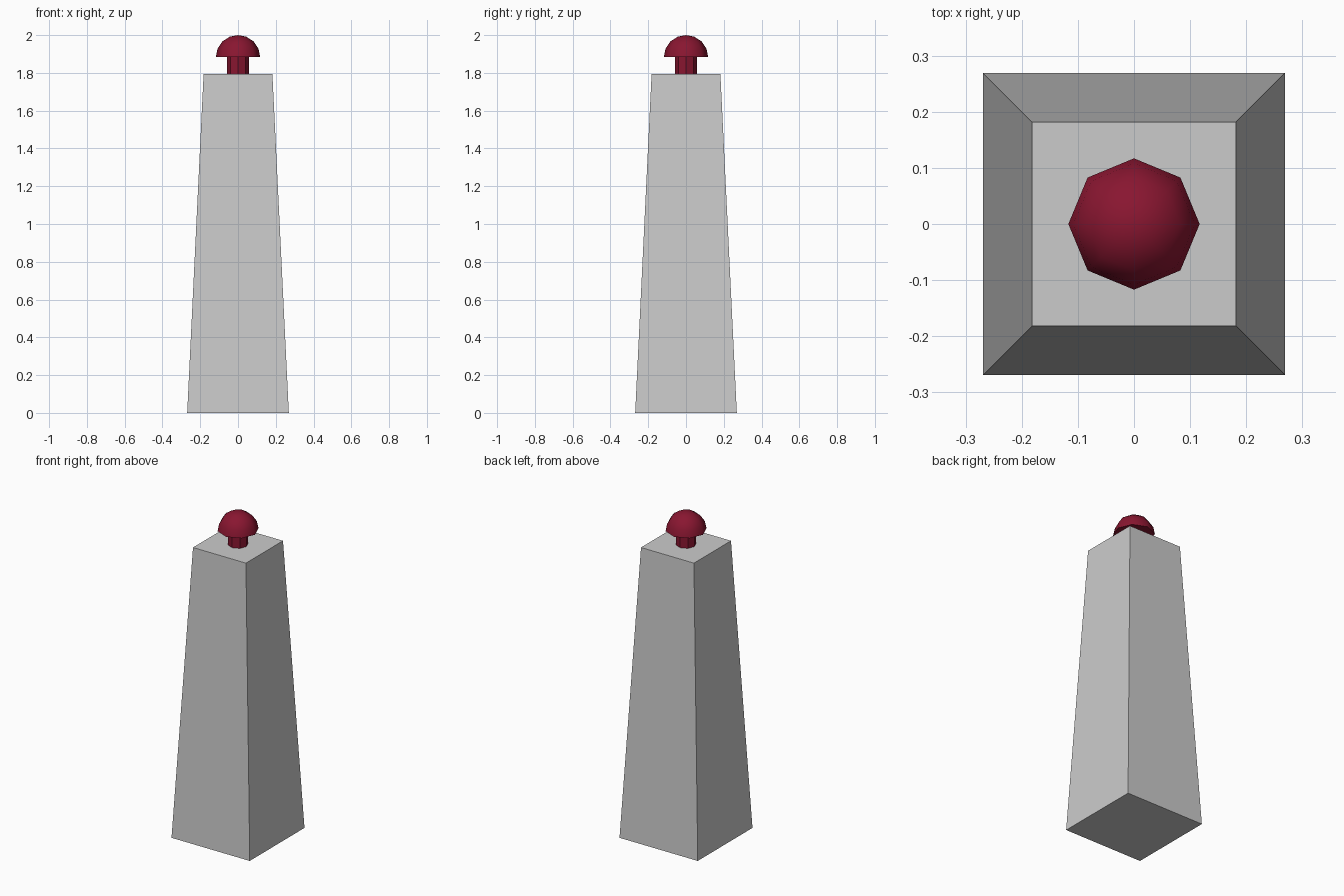
import bpy, bmesh, math
from mathutils import Matrix

if "Cube" in bpy.data.objects:
    bpy.data.objects.remove(bpy.data.objects["Cube"])

BODY_TOP, CAP_Z, CAP_R, STEM_R = 1.795, 1.885, 0.117, 0.058

red = bpy.data.materials.new("dark_red")
red.diffuse_color = (0.25, 0.008, 0.03, 1)
red.use_nodes = True
red.node_tree.nodes["Principled BSDF"].inputs["Base Color"].default_value = red.diffuse_color


def finish(name, bm, material=None):
    mesh = bpy.data.meshes.new(name)
    bmesh.ops.recalc_face_normals(bm, faces=bm.faces)
    bm.to_mesh(mesh)
    bm.free()
    obj = bpy.data.objects.new(name, mesh)
    bpy.context.collection.objects.link(obj)
    if material:
        mesh.materials.append(material)
    return obj


def prism(name, sides, r_bottom, r_top, z0, z1, turn=0, material=None):
    bm = bmesh.new()
    bmesh.ops.create_cone(
        bm, cap_ends=True, segments=sides, radius1=r_bottom, radius2=r_top,
        depth=z1 - z0,
        matrix=Matrix.Translation((0, 0, (z0 + z1) / 2)) @ Matrix.Rotation(turn, 4, "Z"))
    return finish(name, bm, material)


# Tapered square pillar
prism("tapered_pillar", 4, 0.269 * math.sqrt(2), 0.182 * math.sqrt(2),
      0, BODY_TOP, math.radians(45))

# Short octagonal stem
prism("knob_stem", 8, STEM_R, STEM_R, BODY_TOP, CAP_Z, material=red)

# Half-sphere knob with a flat underside
bm = bmesh.new()
bmesh.ops.create_uvsphere(bm, u_segments=8, v_segments=8, radius=CAP_R)
bmesh.ops.delete(bm, geom=[v for v in bm.verts if v.co.z < -1e-4], context="VERTS")
for v in bm.verts:
    v.co.z = CAP_Z + v.co.z * (2 - CAP_Z) / CAP_R
bmesh.ops.holes_fill(bm, edges=[e for e in bm.edges if e.is_boundary], sides=0)
for f in bm.faces:
    f.smooth = len(f.verts) < 5
for e in bm.edges:
    e.smooth = all(f.smooth for f in e.link_faces)
finish("knob_dome", bm, red)
